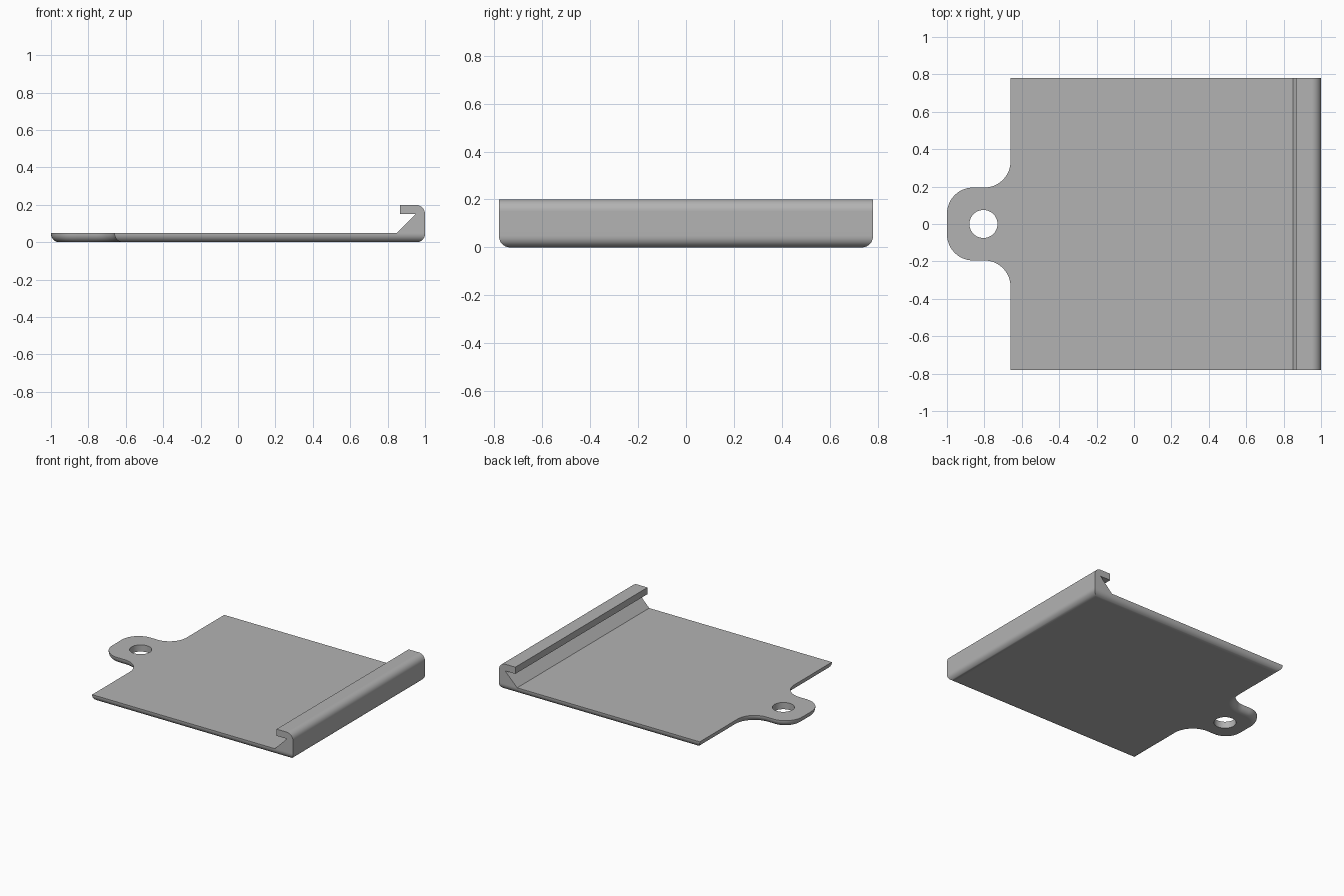
import bpy, bmesh
from math import sin, cos, pi, radians
from mathutils import Vector

if "Cube" in bpy.data.objects:
    bpy.data.objects.remove(bpy.data.objects["Cube"])

HALF_Y, THICK, FILLET, STEPS = 0.78, 0.05, 0.045, 8

grey = bpy.data.materials.new("plain grey")
grey.use_nodes = True
grey.diffuse_color = (0.45, 0.45, 0.45, 1)
grey.node_tree.nodes["Principled BSDF"].inputs["Base Color"].default_value = grey.diffuse_color


def arc(cx, cy, r, start, end, n=12):
    angles = [radians(start + (end - start) * i / n) for i in range(n + 1)]
    return [Vector((cx + r * cos(a), cy + r * sin(a))) for a in angles]


def inset(loop, d):
    """Move a counter-clockwise outline inwards by d with mitred corners."""
    result = []
    for i, p in enumerate(loop):
        u = (p - loop[i - 1]).normalized()
        v = (loop[(i + 1) % len(loop)] - p).normalized()
        n1, n2 = Vector((-u.y, u.x)), Vector((-v.y, v.x))
        result.append(p + (n1 + n2) * d / (1 + n1.dot(n2)))
    return result


def loft(name, rings):
    """Join rings of 3D points into a closed solid."""
    bm = bmesh.new()
    rows = [[bm.verts.new(p) for p in ring] for ring in rings]
    count = len(rows[0])
    for low, high in zip(rows, rows[1:]):
        for i in range(count):
            j = (i + 1) % count
            bm.faces.new((low[i], low[j], high[j], high[i]))
    bm.faces.new(rows[0][::-1])
    bm.faces.new(rows[-1])
    bmesh.ops.recalc_face_normals(bm, faces=bm.faces)
    mesh = bpy.data.meshes.new(name)
    bm.to_mesh(mesh)
    bm.free()
    mesh.materials.append(grey)
    obj = bpy.data.objects.new(name, mesh)
    bpy.context.collection.objects.link(obj)
    return obj


def combine(target, tool, operation):
    mod = target.modifiers.new(operation, "BOOLEAN")
    mod.operation, mod.object, mod.solver = operation, tool, "EXACT"
    bpy.context.view_layer.objects.active = target
    bpy.ops.object.modifier_apply(modifier=mod.name)
    bpy.data.objects.remove(tool)


# Plate outline with the rounded tab, mirrored front to back
half = [Vector((1, HALF_Y)), Vector((-0.66, HALF_Y))]
half += arc(-0.80, 0.335, 0.14, 0, -90) + arc(-0.86, 0.055, 0.14, 90, 180)
outline = half + [Vector((p.x, -p.y)) for p in reversed(half)]

# Plate with a rounded lower edge
rings = []
for i in range(STEPS + 1):
    t = pi / 2 * i / STEPS
    ring = inset(outline, FILLET * (1 - sin(t)))
    rings.append([(p.x, p.y, FILLET * (1 - cos(t))) for p in ring])
rings.append([(p.x, p.y, THICK) for p in outline])
plate = loft("plate_with_hook", rings)

# Hooked lip along the left edge
profile = [Vector(p) for p in ((1, THICK), (0.85, THICK), (0.95, 0.15), (0.865, 0.15), (0.865, 0.2))]
profile += arc(0.95, 0.15, 0.05, 90, 0, STEPS)
hook = loft("hook", [[(p.x, y, p.y) for p in profile] for y in (-HALF_Y, HALF_Y)])
combine(plate, hook, "UNION")

# Round hole through the tab
circle = arc(-0.805, 0, 0.075, 0, 360, 48)[:-1]
cutter = loft("hole_cutter", [[(p.x, p.y, z) for p in circle] for z in (-0.1, 0.1)])
combine(plate, cutter, "DIFFERENCE")

# Smooth fillets, flat faces and crisp edges
bpy.ops.object.select_all(action="DESELECT")
plate.select_set(True)
bpy.context.view_layer.objects.active = plate
bpy.ops.object.shade_smooth_by_angle(angle=radians(30))
normals = plate.modifiers.new("even shading", "WEIGHTED_NORMAL")
normals.keep_sharp = True
